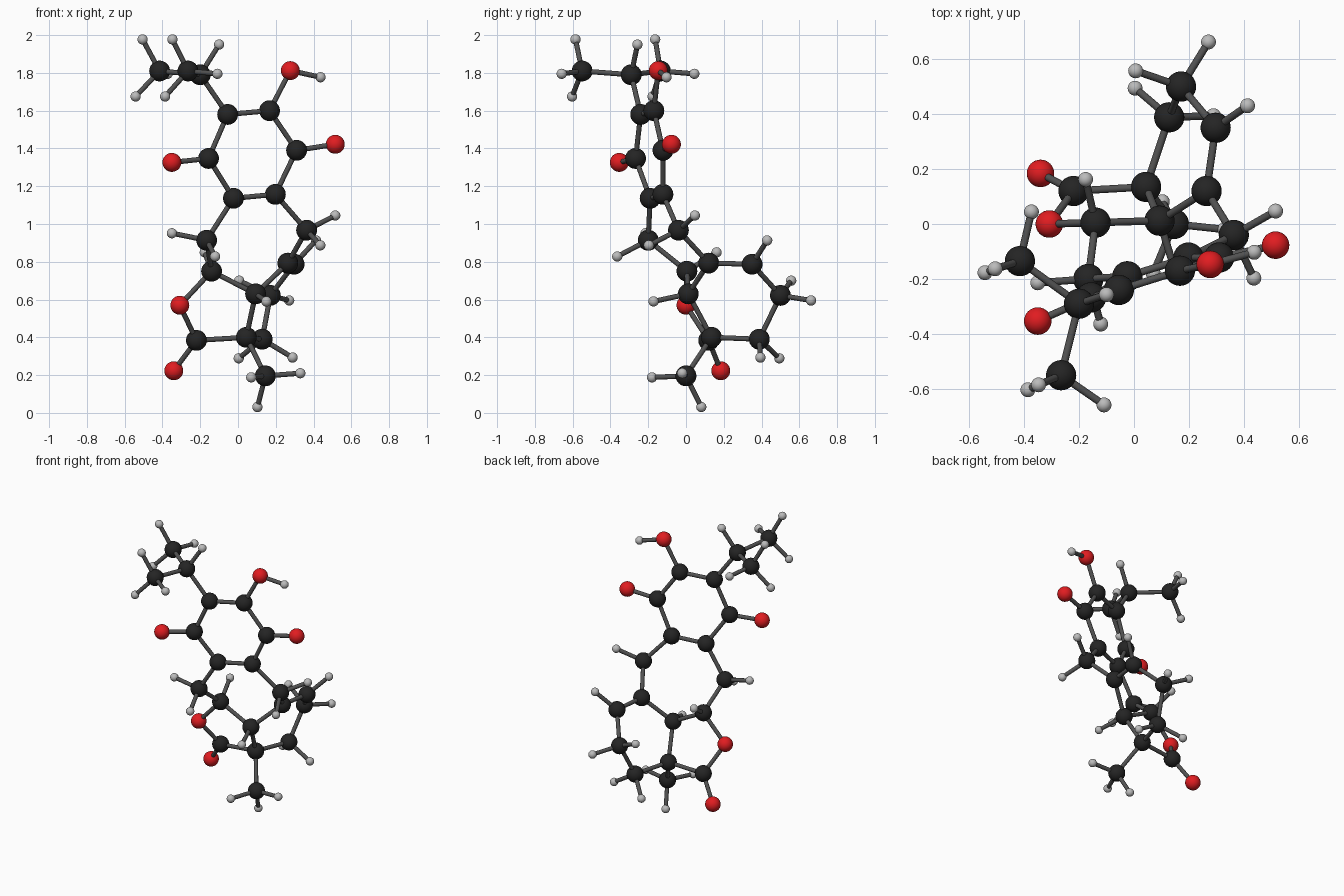
import bpy
from mathutils import Vector
from itertools import combinations

if "Cube" in bpy.data.objects:
    bpy.data.objects.remove(bpy.data.objects["Cube"])

# Atom centres grouped by fragment of the molecule
carbons = {
    "isopropyl": [(-.20, -.29, 1.79), (-.415, -.135, 1.81), (-.265, -.55, 1.81)],
    "quinone": [(-.055, -.24, 1.58), (.167, -.17, 1.60), (.31, -.122, 1.39),
                (.198, -.122, 1.157), (-.024, -.19, 1.136), (-.156, -.267, 1.347)],
    "bridge": [(.363, -.04, .967), (-.166, -.20, .914), (-.14, .005, .75)],
    "lactone": [(-.22, .12, .384), (.044, .135, .40), (.093, .012, .63)],
    "cyclohexene": [(.264, .12, .793), (.297, .35, .787), (.171, .50, .622), (.128, .388, .39)],
    "methyl": [(.145, 0, .196)],
}
oxygens = {
    "hydroxyl": [(.277, -.147, 1.812)],
    "quinone": [(.515, -.077, 1.422), (-.35, -.353, 1.326)],
    "lactone": [(-.308, 0, .57), (-.34, .184, .223)],
}
hydrogens = {
    "isopropyl": [(-.10, -.257, 1.95), (-.505, -.163, 1.977), (-.542, -.177, 1.675),
                  (-.373, .044, 1.795), (-.347, -.585, 1.977), (-.386, -.603, 1.675),
                  (-.109, -.658, 1.795)],
    "hydroxyl": [(.437, -.103, 1.777)],
    "bridge": [(.515, .047, 1.045), (.436, -.197, .887), (-.35, -.214, .951),
               (-.121, -.364, .828), (-.176, .162, .85)],
    "cyclohexene": [(.413, .43, .913), (.271, .662, .595), (.006, .557, .70),
                    (.289, .394, .293), (.004, .494, .289), (.15, -.172, .59)],
    "methyl": [(.103, .081, .031), (.33, -.02, .21), (.07, -.18, .188)],
}


def material(name, colour):
    m = bpy.data.materials.new(name)
    m.diffuse_color = (*colour, 1)
    m.use_nodes = True
    m.node_tree.nodes["Principled BSDF"].inputs["Base Color"].default_value = m.diffuse_color
    return m


def take_mesh(name, mat):
    # Turn the active primitive into a smooth shared mesh
    ob = bpy.context.object
    bpy.ops.object.shade_smooth_by_angle()
    mesh = ob.data
    mesh.name = name
    mesh.materials.append(mat)
    bpy.data.objects.remove(ob)
    return mesh


def place(name, mesh, loc):
    ob = bpy.data.objects.new(name, mesh)
    ob.location = loc
    bpy.context.collection.objects.link(ob)
    return ob


# Atom balls
atoms = []
for element, groups, radius, colour in (
        ("carbon", carbons, .055, (.018, .018, .018)),
        ("oxygen", oxygens, .050, (.75, .012, .015)),
        ("hydrogen", hydrogens, .027, (.5, .5, .5))):
    bpy.ops.mesh.primitive_uv_sphere_add(segments=32, ring_count=16, radius=radius)
    ball = take_mesh(element + "_ball", material(element, colour))
    for group, points in groups.items():
        for i, p in enumerate(points, 1):
            place(f"{group}_{element}_{i}", ball, p)
            atoms.append((element, Vector(p)))

# Bond sticks join every pair of atoms within bonding distance
bpy.ops.mesh.primitive_cylinder_add(vertices=16, radius=.0135, depth=1)
stick = take_mesh("bond_stick", material("bond", (.085, .085, .085)))
count = 0
for (ea, a), (eb, b) in combinations(atoms, 2):
    d = b - a
    if d.length < (.24 if "hydrogen" in (ea, eb) else .32):
        count += 1
        bond = place(f"bond_{count}", stick, (a + b) / 2)
        bond.rotation_euler = d.to_track_quat('Z', 'Y').to_euler()
        bond.scale.z = d.length
